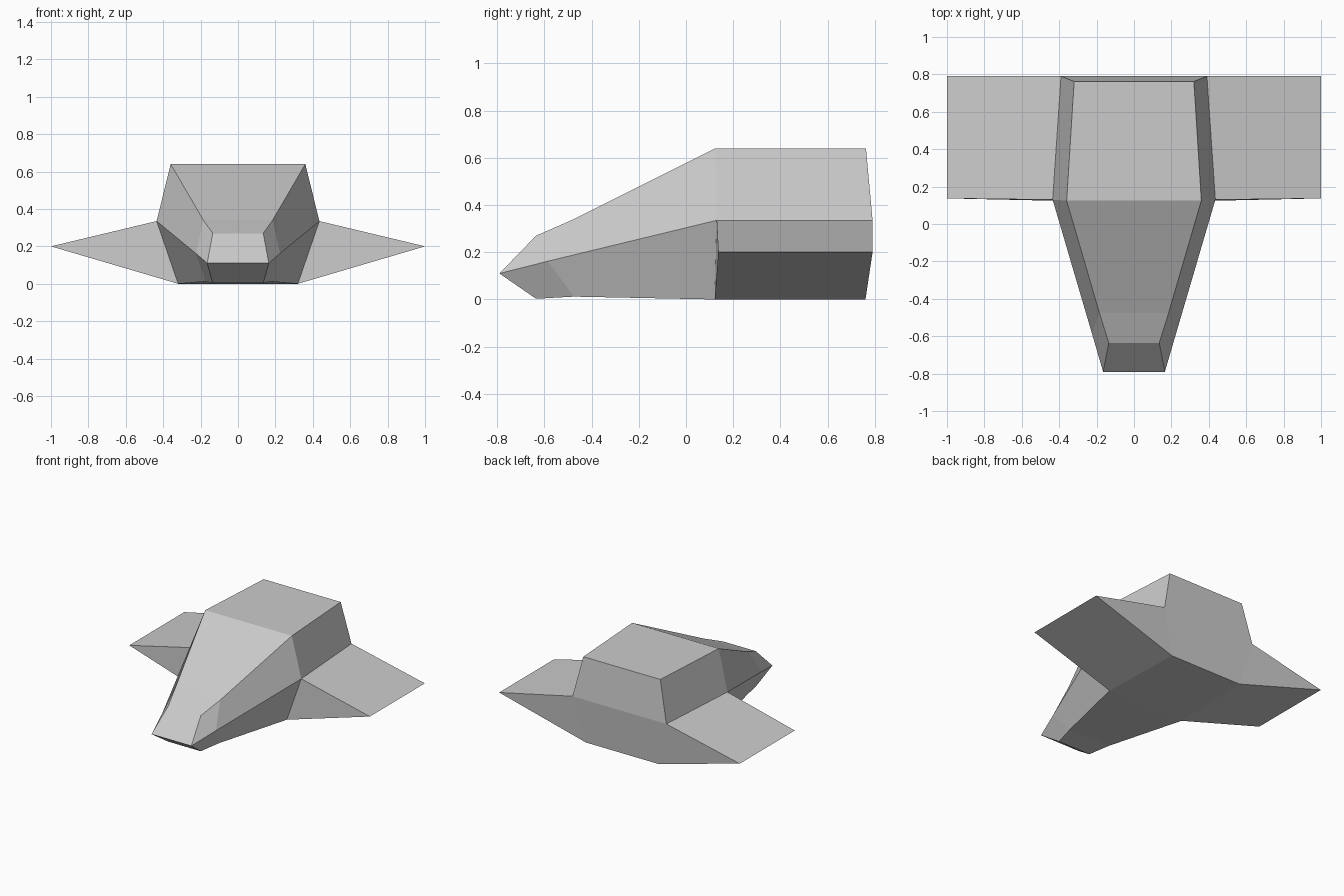
import bpy, bmesh

if "Cube" in bpy.data.objects:
    bpy.data.objects.remove(bpy.data.objects["Cube"])

# hull stations, nose to tail: (x, y, z) of the top, middle and bottom edges on the right side
STATIONS = [
    [(.135, -.635, .27), (.165, -.79, .11), (.135, -.635, .003)],
    [(.185, -.475, .34), (.225, -.585, .162), (.173, -.475, .012)],
    [(.36, .125, .64), (.435, .13, .335), (.32, .122, 0)],
    [(.32, .762, .64), (.39, .79, .335), (.30, .76, 0)],
]
TIP_X, TIP_Z = 1.0, .2
TIP_FRONT, TIP_BACK = .137, .79

bm = bmesh.new()


def ring(half):
    # right side top to bottom, then left side bottom to top
    return [bm.verts.new(p) for p in half] + [bm.verts.new((-x, y, z)) for x, y, z in reversed(half)]


# hull lofted through the stations
rings = [ring(s) for s in STATIONS]
wing_roots = []
for k, (a, b) in enumerate(zip(rings, rings[1:])):
    for i in range(6):
        j = (i + 1) % 6
        face = bm.faces.new((a[i], a[j], b[j], b[i]))
        if k == 2 and i in (1, 3):
            wing_roots.append(face)

# nose and tail wedges, each creased along the middle edge
for r in (rings[0], rings[-1]):
    bm.faces.new((r[0], r[1], r[4], r[5]))
    bm.faces.new((r[1], r[2], r[3], r[4]))

# wings: extrude the lower rear side panels and pinch them to a sharp tip edge
bmesh.ops.recalc_face_normals(bm, faces=bm.faces)
for out in bmesh.ops.extrude_discrete_faces(bm, faces=wing_roots)["faces"]:
    side = 1 if out.calc_center_median().x > 0 else -1
    for v in out.verts:
        v.co = (side * TIP_X, TIP_FRONT if v.co.y < .4 else TIP_BACK, TIP_Z)
bmesh.ops.remove_doubles(bm, verts=bm.verts, dist=.0005)
bmesh.ops.recalc_face_normals(bm, faces=bm.faces)

mesh = bpy.data.meshes.new("winged_hull")
bm.to_mesh(mesh)
bm.free()
hull = bpy.data.objects.new("winged_hull", mesh)
bpy.context.collection.objects.link(hull)
